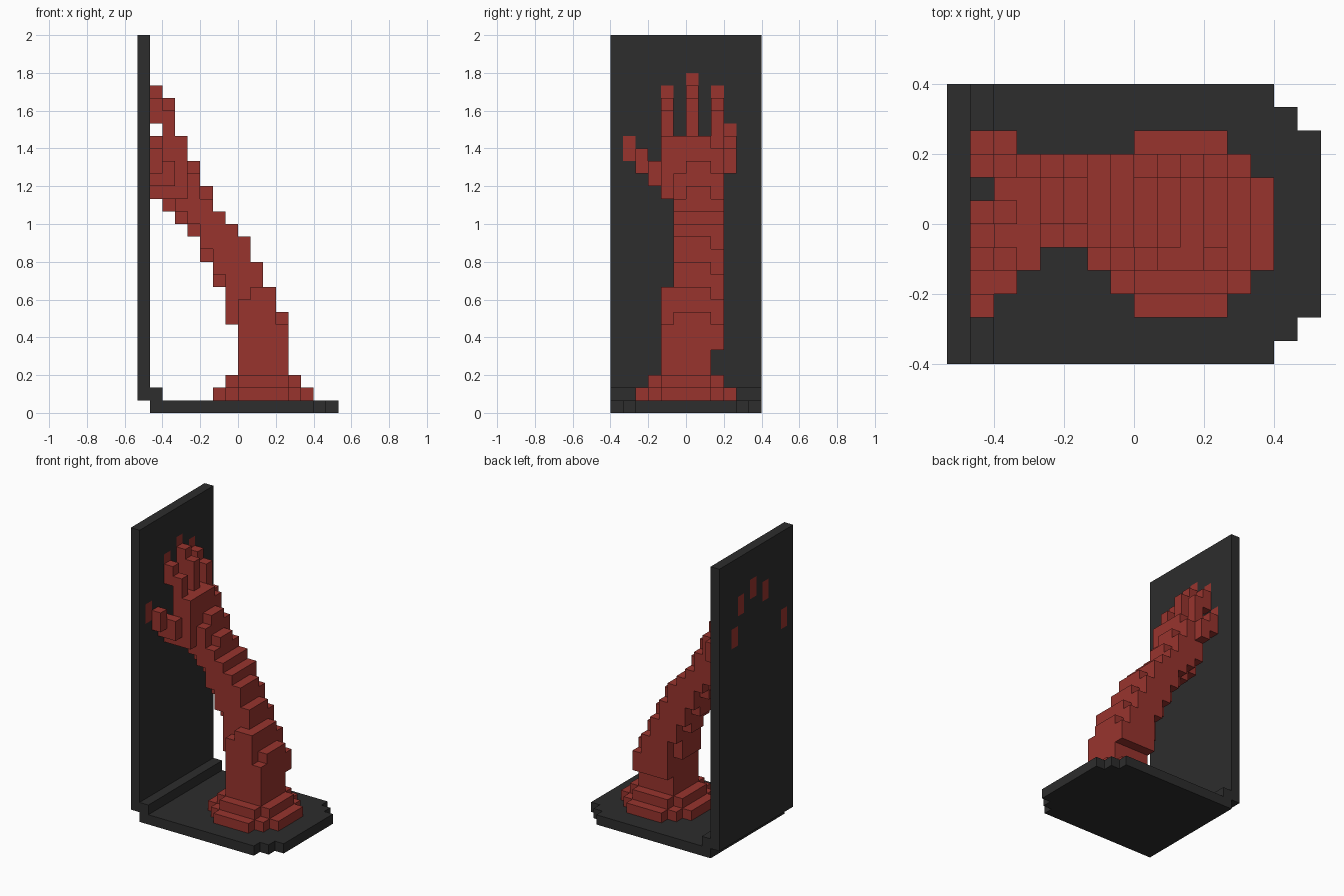
import bpy
import bmesh
from mathutils import Vector

UNIT = 1 / 15  # edge length of one block

default_cube = bpy.data.objects.get("Cube")
if default_cube:
    bpy.data.objects.remove(default_cube, do_unlink=True)


def make_material(name, color):
    material = bpy.data.materials.new(name)
    material.use_nodes = True
    material.diffuse_color = color
    shader = material.node_tree.nodes["Principled BSDF"]
    shader.inputs["Base Color"].default_value = color
    shader.inputs["Roughness"].default_value = 0.8
    return material


brick_red = make_material("brick_red", (0.314, 0.034, 0.027, 1))
charcoal = make_material("charcoal", (0.026, 0.026, 0.026, 1))

occupied = set()   # every block that has been claimed by a part
parts = []         # (name, blocks, material)


def box(x_range, y_range, z_range):
    return {(x, y, z) for x in range(*x_range)
            for y in range(*y_range) for z in range(*z_range)}


def add_part(name, blocks, material):
    blocks = blocks - occupied
    occupied.update(blocks)
    parts.append((name, blocks, material))


def slab(y_range, layers):
    """Lengthwise slab of the arm: each layer is bottom, top, x start, x end."""
    blocks = set()
    for bottom, top, start, end in layers:
        blocks |= box((start, end), y_range, (bottom, top))
    return blocks


def stepped_disc(center_x, radius, steps, z):
    """Round plate with stepped corners."""
    blocks = set()
    for step in range(steps):
        long, short = radius - step, radius - steps + 1 + step
        blocks |= box((center_x - long, center_x + long),
                      (-short, short), (z, z + 1))
    return blocks


# Arm: a thick core with thinner, set-back flanks on either side
core = slab((0, 2), [
    (3, 7, 0, 4), (7, 8, -1, 4), (8, 10, -1, 3), (10, 12, -2, 2),
    (12, 14, -3, 1), (14, 15, -4, 0), (15, 16, -5, -1), (16, 18, -6, -2),
    (18, 20, -6, -3), (20, 22, -6, -4)])
front_flank = slab((-1, 0), [
    (3, 7, 0, 4), (7, 8, -1, 4), (8, 10, -1, 3), (10, 11, -1, 2),
    (11, 12, -2, 2), (12, 13, -2, 1), (13, 14, -3, 1), (14, 15, -3, 0),
    (15, 16, -4, -1), (16, 17, -5, -2), (17, 19, -7, -3), (19, 22, -6, -4)])
back_flank = slab((2, 3), [
    (5, 7, 0, 4), (7, 9, 0, 3), (9, 11, -1, 2), (11, 13, -2, 1),
    (13, 15, -3, 0), (15, 16, -4, -1), (16, 17, -5, -2),
    (17, 19, -6, -3), (19, 21, -6, -4), (21, 22, -6, -5)])
elbow_side = slab((-2, -1), [(3, 7, 0, 4), (7, 9, 0, 3), (9, 10, 1, 3)])
lower_back = box((0, 4), (-2, 2), (3, 7))
add_part("arm", core | front_flank | back_flank | elbow_side | lower_back,
         brick_red)

# Side of the palm that carries the thumb
add_part("palm_side", slab((-2, -1), [(17, 18, -7, -4), (18, 22, -6, -4)]),
         brick_red)

# Fingers climb toward the panel and their tips pass through it
PANEL_X = -8
for name, y, tip in (("index_finger", -2, 26), ("middle_finger", 0, 27),
                     ("ring_finger", 2, 26), ("little_finger", 3, 23)):
    root = 19 if name == "little_finger" else 22
    finger = box((PANEL_X, PANEL_X + 1), (y, y + 1), (tip - 2, tip))
    finger |= box((PANEL_X + 1, PANEL_X + 2), (y, y + 1), (root + 1, tip - 1))
    finger |= box((PANEL_X + 2, PANEL_X + 3), (y, y + 1), (root, tip - 2))
    add_part(name, finger, brick_red)

# Thumb: three joints stepping outward and up
thumb = set()
for joint in range(3):
    y, z = -3 - joint, 18 + joint
    end = (-5, -6, -7)[joint]
    start = PANEL_X if joint == 2 else PANEL_X + 1
    thumb |= box((start, end), (y, y + 1), (z, z + 2))
add_part("thumb", thumb, brick_red)

# Flared foot of the arm
add_part("lower_foot_ring", stepped_disc(2, 4, 3, 1), brick_red)
add_part("upper_foot_ring", stepped_disc(2, 3, 2, 2), brick_red)

# Stand
base = set()
for step in range(3):
    base |= box((-7, 6 + step), (step - 6, 6 - step), (0, 1))
add_part("base_plate", base, charcoal)
add_part("back_panel", box((PANEL_X, -7), (-6, 6), (1, 30)), charcoal)
add_part("panel_ledge", box((-7, -6), (-6, 6), (1, 2)), charcoal)


def build(name, blocks, material):
    """Skin the exposed block sides and merge flat neighbours."""
    bm = bmesh.new()
    for block in sorted(blocks):
        for axis in range(3):
            for sign in (-1, 1):
                neighbour = list(block)
                neighbour[axis] += sign
                if tuple(neighbour) in occupied:
                    continue
                normal, u, v = Vector(), Vector(), Vector()
                normal[axis] = sign / 2
                u[(axis + 1) % 3] = sign / 2
                v[(axis + 2) % 3] = 1 / 2
                middle = Vector(block) + Vector((0.5, 0.5, 0.5)) + normal
                corners = (middle - u - v, middle + u - v,
                           middle + u + v, middle - u + v)
                bm.faces.new([bm.verts.new(c * UNIT) for c in corners])
    bmesh.ops.remove_doubles(bm, verts=bm.verts[:], dist=UNIT / 100)
    bmesh.ops.dissolve_limit(bm, angle_limit=0.01, verts=bm.verts[:],
                             edges=bm.edges[:])
    mesh = bpy.data.meshes.new(name)
    bm.to_mesh(mesh)
    bm.free()
    mesh.materials.append(material)
    bpy.context.collection.objects.link(bpy.data.objects.new(name, mesh))


for part in parts:
    build(*part)
